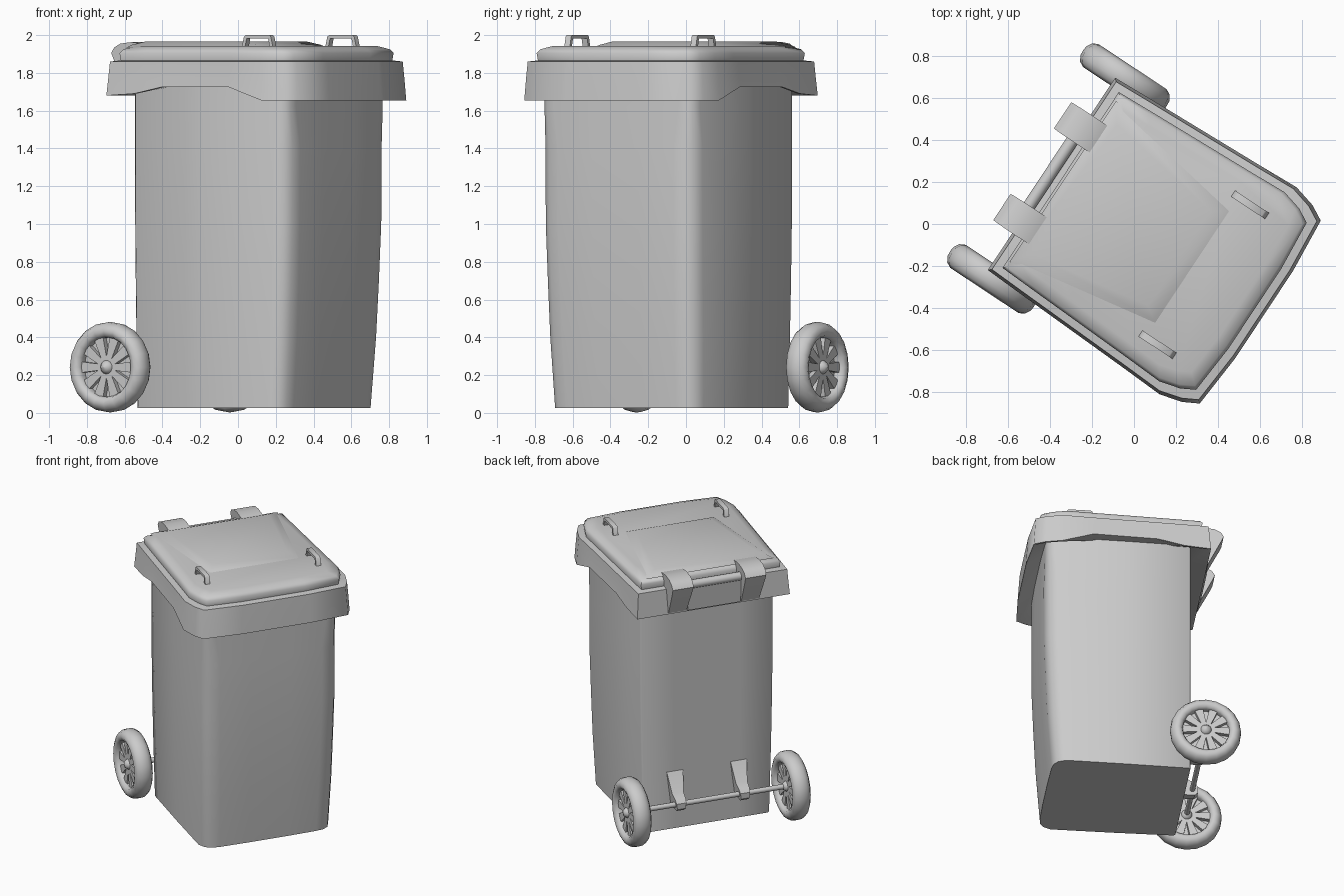
import bpy, bmesh, math
from mathutils import Matrix, Vector

cube = bpy.data.objects.get("Cube")
if cube:
    bpy.data.objects.remove(cube, do_unlink=True)

# The bin is built facing local +x, then turned as a whole
PLACE = Matrix.Rotation(math.radians(-33.5), 4, 'Z') @ Matrix.Translation((0, -0.018, 0))

grey = bpy.data.materials.new("light_grey")
grey.use_nodes = True
grey.diffuse_color = (0.6, 0.6, 0.6, 1)
grey.node_tree.nodes["Principled BSDF"].inputs["Base Color"].default_value = (0.6, 0.6, 0.6, 1)


def finish(name, bm, angle=40):
    bmesh.ops.recalc_face_normals(bm, faces=bm.faces)
    me = bpy.data.meshes.new(name)
    bm.to_mesh(me)
    bm.free()
    me.materials.append(grey)
    ob = bpy.data.objects.new(name, me)
    bpy.context.collection.objects.link(ob)
    ob.matrix_world = PLACE
    bpy.ops.object.select_all(action='DESELECT')
    ob.select_set(True)
    bpy.context.view_layer.objects.active = ob
    bpy.ops.object.shade_smooth_by_angle(angle=math.radians(angle))
    return ob


def mirrored(half):
    """Close a half outline (back to front, y > 0) into a full loop."""
    return half + [(x, -y) for x, y in reversed(half)]


def loft(bm, rings):
    loops = [[bm.verts.new(p) for p in ring] for ring in rings]
    n = len(loops[0])
    for a, b in zip(loops, loops[1:]):
        for i in range(n):
            j = (i + 1) % n
            bm.faces.new((a[i], a[j], b[j], b[i]))
    bm.faces.new(loops[0])
    bm.faces.new(loops[-1])


def extrude_profile(bm, profile, y, w_low, w_high):
    """Extrude an x-z profile sideways; the width blends from low to high z."""
    zs = [p[1] for p in profile]
    lo, hi = min(zs), max(zs)
    sides = []
    for s in (-0.5, 0.5):
        sides.append([bm.verts.new((x, y + s * (w_low + (w_high - w_low) * (z - lo) / (hi - lo)), z))
                      for x, z in profile])
    n = len(profile)
    for i in range(n):
        j = (i + 1) % n
        bm.faces.new((sides[0][i], sides[0][j], sides[1][j], sides[1][i]))
    bm.faces.new(sides[0])
    bm.faces.new(sides[1])


def cylinder(bm, r, length, x, z, segments=12):
    m = Matrix.Translation((x, 0, z)) @ Matrix.Rotation(math.pi / 2, 4, 'X')
    bmesh.ops.create_cone(bm, cap_ends=True, segments=segments, radius1=r, radius2=r, depth=length, matrix=m)


# Body: tapered tub with rounded front corners and a nearly square back
def body_ring(z, uf, sb, sf, c):
    ub = -0.332
    half = [(ub, sb * 0.5), (ub, sb - 0.012), (ub + 0.012, sb), (0.1, (sb + sf) / 2 + 0.003),
            (uf - c, sf), (uf - c * 0.4, sf - c * 0.3), (uf - c * 0.1, sf - c * 0.75),
            (uf, sf - c * 1.4), (uf + 0.004, sf * 0.3)]
    return [(x, y, z) for x, y in mirrored(half)]


bm = bmesh.new()
loft(bm, [body_ring(*r) for r in (
    (0.025, 0.595, 0.455, 0.467, 0.085),
    (0.4, 0.623, 0.466, 0.482, 0.09),
    (0.7, 0.637, 0.473, 0.488, 0.09),
    (1.0, 0.648, 0.478, 0.494, 0.09),
    (1.4, 0.65, 0.48, 0.494, 0.09),
    (1.62, 0.645, 0.48, 0.49, 0.065),
    (1.84, 0.645, 0.48, 0.49, 0.065))])
finish("bin_body", bm, 55)


# Lid: skirt with stepped lower edge, ledge and softly domed cover
LID = [(-0.46, 0.3), (-0.46, 0.55), (-0.28, 0.558), (-0.1, 0.565), (0.336, 0.582),
       (0.55, 0.592), (0.66, 0.563), (0.734, 0.523), (0.756, 0.25)]


def skirt_z(u):
    if u > 0.5:
        return 1.655
    if u > -0.15:
        return 1.725
    return 1.69 if u > -0.4 else 1.68


def lid_ring(inset, z=None):
    k = 1 - inset / 0.58
    return [(0.148 + (x - 0.148) * k, y * k, skirt_z(x) if z is None else z) for x, y in mirrored(LID)]


bm = bmesh.new()
loft(bm, [lid_ring(0.11, 1.74), lid_ring(0.012), lid_ring(0), lid_ring(0.008, 1.78),
          lid_ring(0.014, 1.86), lid_ring(0.055, 1.866), lid_ring(0.05, 1.905),
          lid_ring(0.065, 1.925), lid_ring(0.115, 1.942)])
finish("lid", bm, 65)

# Raised panel on the lid, blending into the cover
bm = bmesh.new()
loft(bm, [[(x, y, z) for x, y in mirrored([(b, wb), (f, wf)])] for b, f, wb, wf, z in (
    (-0.395, 0.36, 0.46, 0.33, 1.934),
    (-0.375, 0.33, 0.43, 0.31, 1.949),
    (-0.33, 0.27, 0.37, 0.27, 1.966))])
finish("lid_panel", bm, 60)

# Lid grips: two small tapered hoops
hoop = [(-0.1, 1.93), (-0.085, 1.992), (-0.075, 2.0), (0.075, 2.0), (0.085, 1.992), (0.1, 1.93),
        (0.08, 1.93), (0.068, 1.982), (-0.068, 1.982), (-0.08, 1.93)]
for side, name in ((1, "left"), (-1, "right")):
    bm = bmesh.new()
    extrude_profile(bm, [(x + 0.411, z) for x, z in hoop], side * 0.4, 0.035, 0.035)
    finish("lid_grip_" + name, bm)

# Hinge lugs at the back of the lid
lug = [(-0.32, 1.935), (-0.36, 1.952), (-0.44, 1.963), (-0.51, 1.955), (-0.55, 1.935),
       (-0.57, 1.905), (-0.555, 1.87), (-0.465, 1.69), (-0.44, 1.69), (-0.34, 1.9)]
for side, name in ((1, "left"), (-1, "right")):
    bm = bmesh.new()
    extrude_profile(bm, lug, side * 0.262, 0.13, 0.155)
    finish("hinge_lug_" + name, bm, 50)

# Rear bar and flap between the lugs
bm = bmesh.new()
cylinder(bm, 0.03, 0.4, -0.465, 1.878)
finish("rear_bar", bm)
bm = bmesh.new()
extrude_profile(bm, [(-0.45, 1.88), (-0.485, 1.88), (-0.472, 1.69), (-0.45, 1.69)], 0, 0.38, 0.38)
finish("rear_flap", bm)

# Axle and its brackets
AX, AZ = -0.42, 0.242
bm = bmesh.new()
cylinder(bm, 0.018, 1.15, AX, AZ)
finish("axle", bm)
bracket = [(-0.32, 0.46), (-0.34, 0.44), (-0.39, 0.31), (-0.435, 0.285), (-0.458, 0.26),
           (-0.458, 0.22), (-0.435, 0.2), (-0.32, 0.2)]
for side, name in ((1, "left"), (-1, "right")):
    bm = bmesh.new()
    extrude_profile(bm, bracket, side * 0.23, 0.055, 0.12)
    finish("axle_bracket_" + name, bm)

# Wheels: rounded tyre, thin web, tapered spokes and domed hub
tyre = [(0.158, 0.035), (0.168, 0.056), (0.195, 0.066), (0.222, 0.052), (0.237, 0.026), (0.24, 0.0)]
tyre = tyre + [(r, -y) for r, y in reversed(tyre[:-1])]
hub = [(0.001, 0.064), (0.022, 0.058), (0.036, 0.038), (0.042, 0.0)]
hub = hub + [(r, -y) for r, y in reversed(hub[:-1])]


def lathe(bm, profile, segments, closed):
    loops = []
    for i in range(segments):
        a = 2 * math.pi * i / segments
        loops.append([bm.verts.new((r * math.cos(a), y, r * math.sin(a))) for r, y in profile])
    n = len(profile)
    for i in range(segments):
        a, b = loops[i], loops[(i + 1) % segments]
        for j in range(n if closed else n - 1):
            k = (j + 1) % n
            bm.faces.new((a[j], a[k], b[k], b[j]))


for side, name in ((1, "left"), (-1, "right")):
    bm = bmesh.new()
    lathe(bm, tyre, 20, True)
    lathe(bm, hub, 16, False)
    cylinder(bm, 0.165, 0.012, 0, 0, 20)
    for i in range(10):
        turn = Matrix.Rotation(2 * math.pi * i / 10, 4, 'Y')
        rings = [[turn @ Vector((r, sy * d, sz * w)) for sy, sz in ((1, 1), (1, -1), (-1, -1), (-1, 1))]
                 for r, w, d in ((0.03, 0.015, 0.036), (0.17, 0.03, 0.036))]
        loft(bm, rings)
    bmesh.ops.translate(bm, vec=(AX, side * 0.574, AZ), verts=bm.verts)
    finish("wheel_" + name, bm, 50)
